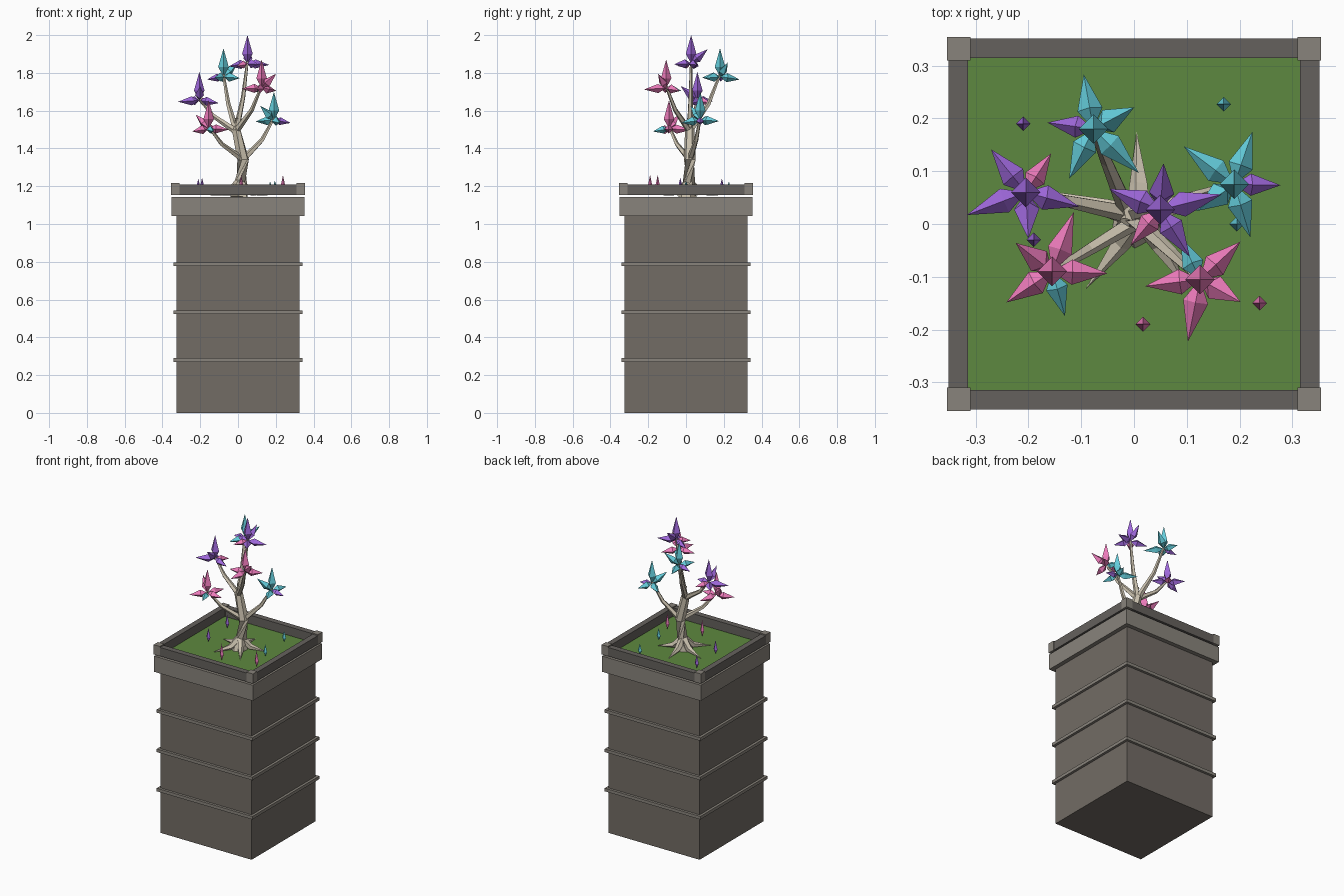
import bpy, bmesh
from math import sin, cos, pi, radians
from mathutils import Vector

if "Cube" in bpy.data.objects:
    bpy.data.objects.remove(bpy.data.objects["Cube"])


def material(name, rgb):
    m = bpy.data.materials.new(name)
    m.diffuse_color = (*rgb, 1)
    m.use_nodes = True
    m.node_tree.nodes["Principled BSDF"].inputs["Base Color"].default_value = m.diffuse_color
    return m


STONE = material("stone", (0.17, 0.15, 0.13))
SLAB = material("pale_stone", (0.25, 0.23, 0.20))
RAIL = material("dark_stone", (0.13, 0.12, 0.11))
GRASS = material("grass", (0.11, 0.25, 0.05))
BARK = material("bark", (0.60, 0.54, 0.43))
COLOURS = {
    "purple": material("purple", (0.35, 0.14, 0.72)),
    "teal": material("teal", (0.13, 0.62, 0.72)),
    "pink": material("pink", (0.85, 0.20, 0.50)),
}


def finish(name, bm, mats):
    bmesh.ops.recalc_face_normals(bm, faces=bm.faces)
    me = bpy.data.meshes.new(name)
    bm.to_mesh(me)
    bm.free()
    for m in mats:
        me.materials.append(m)
    ob = bpy.data.objects.new(name, me)
    bpy.context.collection.objects.link(ob)
    return ob


def box(name, x0, x1, y0, y1, z0, z1, mat):
    bm = bmesh.new()
    bmesh.ops.create_cube(bm, size=1)
    for v in bm.verts:
        v.co = Vector(((x0 + x1) / 2 + v.co.x * (x1 - x0),
                       (y0 + y1) / 2 + v.co.y * (y1 - y0),
                       (z0 + z1) / 2 + v.co.z * (z1 - z0)))
    return finish(name, bm, [mat])


def loft(bm, points, radii, sides, mat_index=0):
    """Faceted tube along points; a zero radius makes a pointed end."""
    pts = [Vector(p) for p in points]
    rings = []
    for i, (p, r) in enumerate(zip(pts, radii)):
        if r == 0:
            rings.append([bm.verts.new(p)] * sides)
            continue
        d = pts[min(i + 1, len(pts) - 1)] - pts[max(i - 1, 0)]
        q = d.to_track_quat('Z', 'Y')
        rings.append([bm.verts.new(p + q @ Vector((r * cos(2 * pi * k / sides), r * sin(2 * pi * k / sides), 0)))
                      for k in range(sides)])
    for a, b in zip(rings, rings[1:]):
        for k in range(sides):
            n = (k + 1) % sides
            f = bm.faces.new(dict.fromkeys((a[k], a[n], b[n], b[k])))
            f.material_index = mat_index
    for ring, r in ((rings[0], radii[0]), (rings[-1], radii[-1])):
        if r:
            bm.faces.new(ring).material_index = mat_index


def crystal(bm, base, tip, radius, mat_index=0, widest=0.36):
    base, tip = Vector(base), Vector(tip)
    loft(bm, [base, base.lerp(tip, widest), tip], [0, radius, 0], 4, mat_index)


# Pedestal, bands and cap slab
box("pedestal", -.325, .325, -.325, .325, 0, 1.045, STONE)
for i, z in enumerate((.28, .533, .787)):
    box(f"band_{i}", -.341, .341, -.341, .341, z - .01, z + .01, SLAB)
box("cap_slab", -.352, .352, -.352, .352, 1.042, 1.143, SLAB)

# Grass sheet
bm = bmesh.new()
bmesh.ops.create_grid(bm, x_segments=1, y_segments=1, size=.325)
for v in bm.verts:
    v.co.z = 1.15
finish("grass", bm, [GRASS])

# Low rails and corner posts
for s in (-1, 1):
    a, b = sorted((s * .315, s * .352))
    box("rail_x", -.31, .31, a, b, 1.154, 1.21, RAIL)
    box("rail_y", a, b, -.31, .31, 1.154, 1.21, RAIL)
    for t in (-1, 1):
        xs = sorted((s * .31, s * .354))
        ys = sorted((t * .31, t * .354))
        box("corner_post", *xs, *ys, 1.154, 1.217, SLAB)

# Flowers: centre x, y, top z, angle of longest petal, main and accent colour, fork
LOW, HIGH = (.027, .02, 1.34), (-.01, .02, 1.49)
flowers = [
    (-.205, .060, 1.805, 201, "purple", "pink", HIGH),
    (-.077, .180, 1.93, 316, "teal", "purple", HIGH),
    (.050, .027, 2.00, 14, "purple", "pink", HIGH),
    (.125, -.105, 1.87, 259, "pink", "teal", HIGH),
    (.190, .075, 1.70, 143, "teal", "purple", LOW),
    (-.155, -.090, 1.655, 70, "pink", "teal", LOW),
]
# Petals: reach, rise, radius, colour slot, at 72 degree steps
petals = [(.12, -.008, .024, 0), (.088, .075, .024, 0), (.105, -.015, .024, 0),
          (.088, -.015, .021, 1), (.105, -.005, .024, 0)]

# Trunk with flared base, roots and branches
tree = bmesh.new()
loft(tree, [(.005, .005, 1.14), (.012, .015, 1.2), (.027, .02, 1.34), (-.01, .02, 1.5), (-.004, .021, 1.56)],
     [.052, .038, .032, .025, .016], 6)
for k in range(5):
    a = radians(90 + 72 * k)
    c, s = cos(a), sin(a)
    loft(tree, [(.01, .015, 1.225), (.01 + .06 * c, .012 + .06 * s, 1.17), (.005 + .165 * c, .01 + .165 * s, 1.15)],
         [.024, .019, 0], 5)

for i, (x, y, top, ang, main, accent, fork) in enumerate(flowers):
    base = Vector((x, y, top - .15))
    fork = Vector(fork)
    mid = fork.lerp(base, .5) + Vector((.12 * (x - fork.x), .12 * (y - fork.y), 0))
    loft(tree, [fork, mid, base + Vector((0, 0, .01))], [.018, .012, .007], 5)

    bm = bmesh.new()
    crystal(bm, base, (x, y, top), .028, 0, .34)
    for k, (reach, rise, r, slot) in enumerate(petals):
        a = radians(ang + 72 * k)
        crystal(bm, base, base + Vector((reach * cos(a), reach * sin(a), rise)), r, slot)
    finish(f"crystal_flower_{i}", bm, [COLOURS[main], COLOURS[accent]])
finish("tree", tree, [BARK])

# Small crystal shoots in the grass
shoots = [(-.21, .19, 1.24, "purple"), (-.19, -.03, 1.245, "purple"), (.17, .227, 1.225, "teal"),
          (.195, 0, 1.23, "teal"), (.017, -.19, 1.26, "pink"), (.238, -.15, 1.26, "pink")]
for i, (x, y, top, colour) in enumerate(shoots):
    bm = bmesh.new()
    crystal(bm, (x, y, 1.155), (x, y, top), .014, 0, .35)
    finish(f"crystal_shoot_{i}", bm, [COLOURS[colour]])
